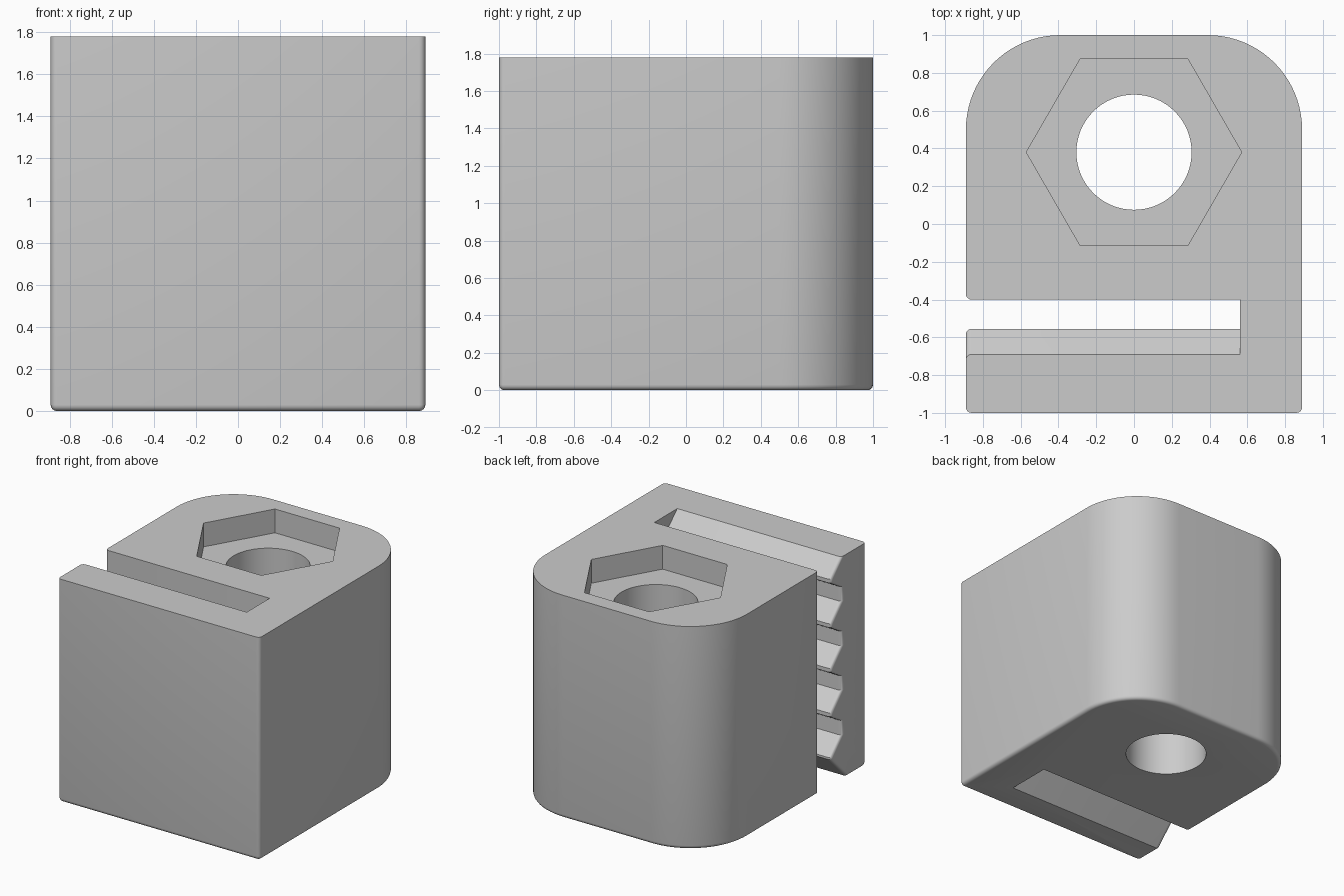
import bpy, bmesh, math
from mathutils import Matrix, Vector

if "Cube" in bpy.data.objects:
    bpy.data.objects.remove(bpy.data.objects["Cube"])

HALF_X, HEIGHT, FILLET = 0.89, 1.78, 0.03
PITCH, TEETH = HEIGHT / 5, 5
TIP, VALLEY, SLOT_BACK = -0.555, -0.69, -0.4

grey = bpy.data.materials.new("plain_grey")
grey.use_nodes = True
colour = (0.6, 0.6, 0.6, 1)
grey.diffuse_color = colour
grey.node_tree.nodes["Principled BSDF"].inputs["Base Color"].default_value = colour


def make_object(name, bm):
    bmesh.ops.recalc_face_normals(bm, faces=bm.faces)
    mesh = bpy.data.meshes.new(name)
    bm.to_mesh(mesh)
    bm.free()
    mesh.materials.append(grey)
    obj = bpy.data.objects.new(name, mesh)
    bpy.context.collection.objects.link(obj)
    return obj


def bevel(bm, test, radius, segments):
    edges = [e for e in bm.edges if test(*(v.co for v in e.verts))]
    bmesh.ops.bevel(bm, geom=edges, offset=radius, segments=segments,
                    profile=0.5, affect='EDGES', clamp_overlap=True)


def prism(name, sides, radius, z0, z1):
    # Upright cutter around the bolt axis
    bm = bmesh.new()
    place = Matrix.Translation((0, 0.38, (z0 + z1) / 2))
    bmesh.ops.create_cone(bm, cap_ends=True, segments=sides, radius1=radius,
                          radius2=radius, depth=z1 - z0, matrix=place)
    # Put a corner on the x axis
    if not any(abs(v.co.y - 0.38) < 1e-4 for v in bm.verts):
        bmesh.ops.rotate(bm, verts=bm.verts, cent=(0, 0.38, 0),
                         matrix=Matrix.Rotation(math.pi / sides, 3, 'Z'))
    return make_object(name, bm)


def slot_profile():
    # Side outline of the belt slot with its row of teeth
    points = [(SLOT_BACK, -0.1), (SLOT_BACK, HEIGHT + 0.1), (VALLEY, HEIGHT + 0.1)]
    for k in range(TEETH):
        top = HEIGHT - k * PITCH
        points += [(VALLEY, top), (TIP, top - 0.13)]
        if k < TEETH - 1:
            points += [(TIP, top - 0.16), (VALLEY, top - 0.24)]
    # Lead-in slope under the lowest tooth
    return points + [(TIP, 0.21), (TIP - 0.31, -0.1)]


def slot_cutter():
    # Sections along x, flaring at the open end to round the mouth
    sections = [(0.56, 0)]
    for i in range(6):
        a = math.pi / 2 * i / 5
        sections.append((-HALF_X + FILLET * (1 - math.sin(a)), FILLET * (1 - math.cos(a))))
    sections.append((-HALF_X - 0.1, FILLET))
    bm = bmesh.new()
    rings = []
    for x, flare in sections:
        rings.append([bm.verts.new((x, y + (flare if y == SLOT_BACK else -flare), z))
                      for y, z in slot_profile()])
    n = len(rings[0])
    for a, b in zip(rings, rings[1:]):
        for i in range(n):
            j = (i + 1) % n
            bm.faces.new((a[i], a[j], b[j], b[i]))
    bm.faces.new(rings[0])
    bm.faces.new(rings[-1])
    return make_object("slot_cutter", bm)


# Block with large rear corners, small front corners and a filleted base
bm = bmesh.new()
bmesh.ops.create_cube(bm, size=1)
bmesh.ops.scale(bm, vec=(2 * HALF_X, 2, HEIGHT), verts=bm.verts)
bmesh.ops.translate(bm, vec=(0, 0, HEIGHT / 2), verts=bm.verts)
upright = lambda a, b: abs(a.z - b.z) > 1
bevel(bm, lambda a, b: upright(a, b) and a.y > 0.9, 0.5, 20)
bevel(bm, lambda a, b: upright(a, b) and a.y < -0.9, FILLET, 4)
bevel(bm, lambda a, b: max(a.z, b.z) < 1e-4, FILLET, 4)
block = make_object("belt_clamp_block", bm)

# Bolt hole, nut pocket and toothed slot
cutters = [prism("bolt_hole_cutter", 64, 0.305, -0.1, HEIGHT + 0.1),
           prism("nut_pocket_cutter", 6, 0.57, HEIGHT - 0.19, HEIGHT + 0.1),
           slot_cutter()]
bpy.ops.object.select_all(action='DESELECT')
bpy.context.view_layer.objects.active = block
block.select_set(True)
for cutter in cutters:
    cutter.hide_render = True
    mod = block.modifiers.new(cutter.name, 'BOOLEAN')
    mod.operation, mod.solver, mod.object = 'DIFFERENCE', 'EXACT', cutter
    bpy.ops.object.modifier_apply(modifier=mod.name)
    bpy.data.objects.remove(cutter)

bpy.ops.object.shade_smooth_by_angle(angle=math.radians(30))
